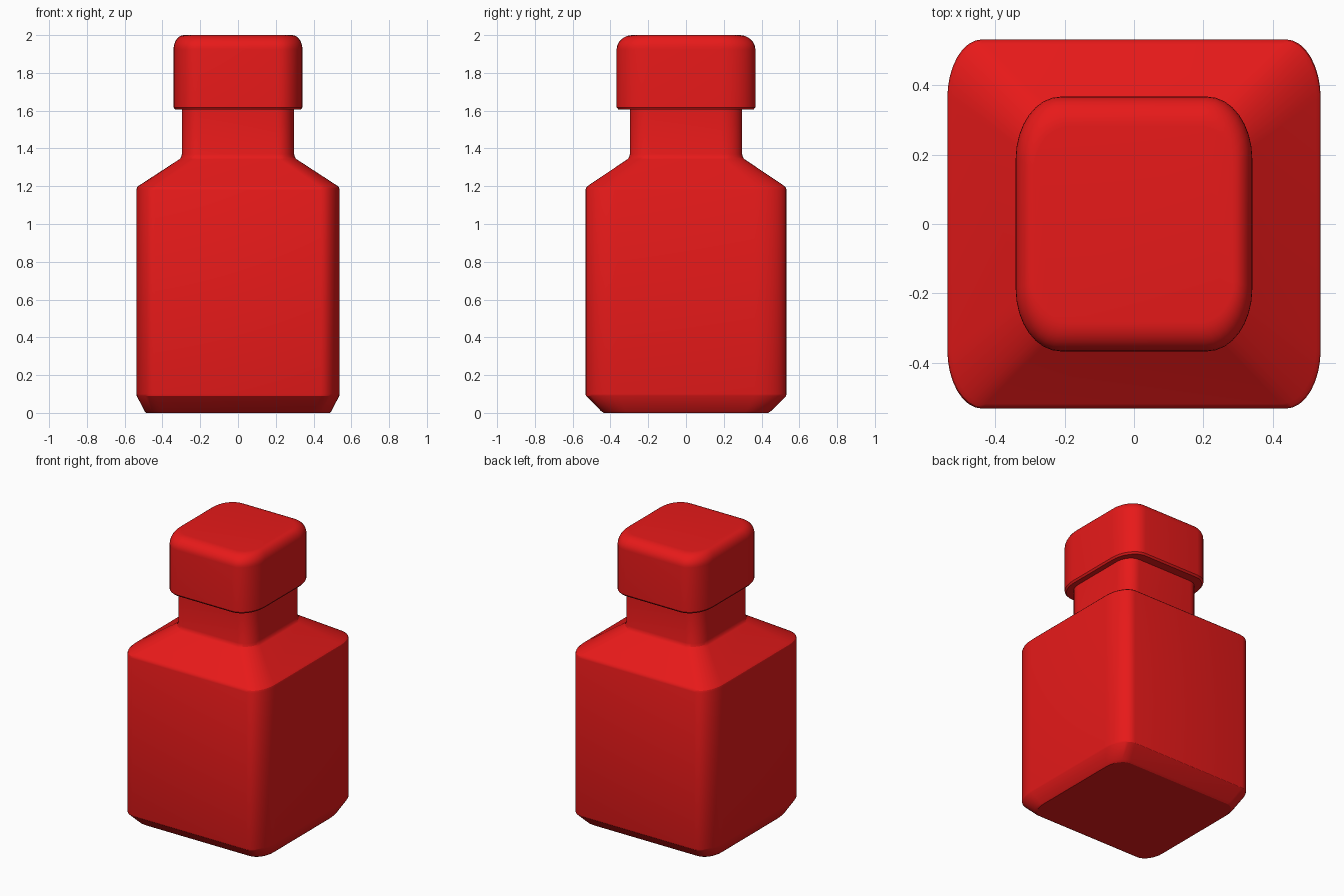
import bpy, bmesh
from math import sin, cos, pi, radians

if "Cube" in bpy.data.objects:
    bpy.data.objects.remove(bpy.data.objects["Cube"])

mat = bpy.data.materials.new("red")
mat.diffuse_color = (0.8, 0.01, 0.01, 1)
mat.use_nodes = True
mat.node_tree.nodes["Principled BSDF"].inputs["Base Color"].default_value = mat.diffuse_color
STEPS = 8


def ring(hx, hy, rx, ry, z):
    """Rounded rectangle with elliptical corners."""
    pts = []
    for q, (sx, sy) in enumerate([(1, 1), (-1, 1), (-1, -1), (1, -1)]):
        for i in range(STEPS + 1):
            a = (q + i / STEPS) * pi / 2
            pts.append((sx * (hx - rx) + rx * cos(a), sy * (hy - ry) + ry * sin(a), z))
    return pts


def loft(name, sections):
    """Skin a stack of rounded rectangles and cap both ends."""
    bm = bmesh.new()
    rows = [[bm.verts.new(p) for p in ring(*s)] for s in sections]
    n = len(rows[0])
    for a, b in zip(rows, rows[1:]):
        for i in range(n):
            j = (i + 1) % n
            bm.faces.new((a[i], a[j], b[j], b[i]))
    bm.faces.new(rows[0][::-1])
    bm.faces.new(rows[-1])
    mesh = bpy.data.meshes.new(name)
    bm.to_mesh(mesh)
    bm.free()
    mesh.materials.append(mat)
    ob = bpy.data.objects.new(name, mesh)
    bpy.context.collection.objects.link(ob)
    bpy.context.view_layer.objects.active = ob
    ob.select_set(True)
    bpy.ops.object.shade_smooth_by_angle(angle=radians(28))
    ob.select_set(False)


# bottle: chamfered foot, straight body, sloping shoulder and neck
loft("bottle", [
    (0.485, 0.435, 0.09, 0.13, 0.0),
    (0.495, 0.45, 0.09, 0.13, 0.01),
    (0.536, 0.53, 0.10, 0.17, 0.09),
    (0.538, 0.532, 0.10, 0.17, 0.10),
    (0.538, 0.532, 0.10, 0.17, 1.18),
    (0.535, 0.528, 0.10, 0.17, 1.193),
    (0.525, 0.518, 0.10, 0.16, 1.203),
    (0.31, 0.31, 0.09, 0.11, 1.343),
    (0.302, 0.302, 0.09, 0.11, 1.352),
    (0.297, 0.297, 0.09, 0.11, 1.37),
    (0.297, 0.297, 0.09, 0.11, 1.62),
])

# stopper: small lower bevel, generously rounded top edge
RX, RY = 0.055, 0.085
cap = [(0.332, 0.357, 0.125, 0.17, 1.605), (0.341, 0.367, 0.13, 0.18, 1.617)]
for i in range(9):
    a = i / 8 * pi / 2
    k = 1 - cos(a)
    cap.append((0.341 - RX * k, 0.367 - RY * k, 0.13 - 0.03 * k, 0.18 - 0.06 * k,
                1.925 + 0.075 * sin(a)))
loft("stopper", cap)
